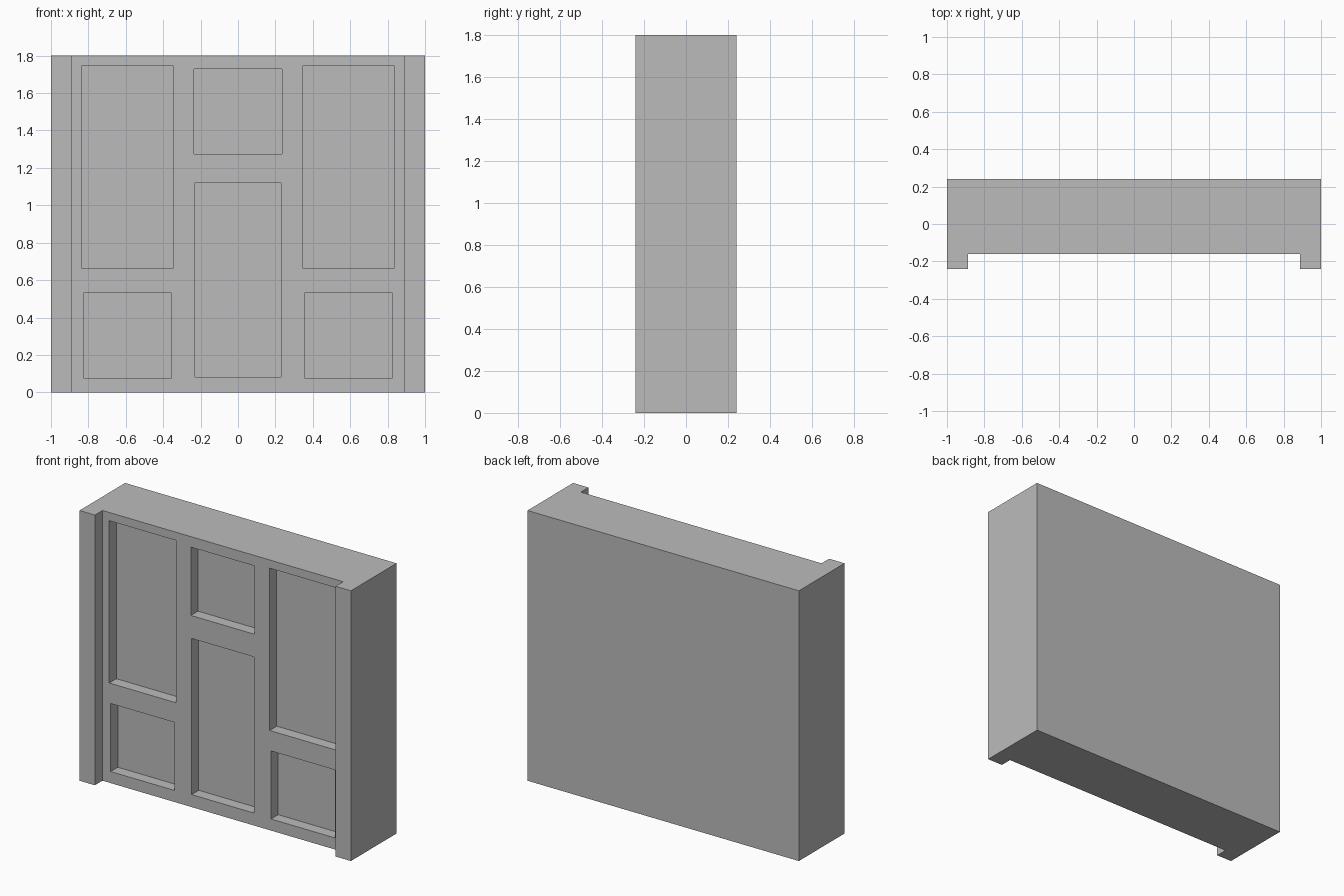
import bpy
import bmesh
from mathutils import Matrix

if "Cube" in bpy.data.objects:
    bpy.data.objects.remove(bpy.data.objects["Cube"], do_unlink=True)

HEIGHT, BACK, FRONT, WALL = 1.8, 0.24, -0.24, -0.16
POST = 0.887      # inner edge of the side posts
RECESS = 0.075    # depth of the sunken panels

grey = bpy.data.materials.new("plain_grey")
grey.diffuse_color = (0.5, 0.5, 0.5, 1)
grey.use_nodes = True
grey.node_tree.nodes["Principled BSDF"].inputs["Base Color"].default_value = (0.5, 0.5, 0.5, 1)


def make_object(name, bm):
    bmesh.ops.recalc_face_normals(bm, faces=bm.faces)
    mesh = bpy.data.meshes.new(name)
    bm.to_mesh(mesh)
    bm.free()
    mesh.materials.append(grey)
    obj = bpy.data.objects.new(name, mesh)
    bpy.context.collection.objects.link(obj)
    return obj


# Wall with a projecting post at each side: plan outline extruded upwards
half = [(1, BACK), (1, FRONT), (POST, FRONT), (POST, WALL)]
outline = half + [(-x, y) for x, y in reversed(half)]
bm = bmesh.new()
base = bm.faces.new([bm.verts.new((x, y, 0)) for x, y in outline])
top = bmesh.ops.extrude_face_region(bm, geom=[base])["geom"]
bmesh.ops.translate(bm, vec=(0, 0, HEIGHT),
                    verts=[v for v in top if isinstance(v, bmesh.types.BMVert)])
wall = make_object("panelled_wall", bm)

# Sunken panels: centre x, half width, bottom, top
panels = [(0, 0.235, 1.275, 1.73), (0, 0.23, 0.083, 1.123)]
for side in (-1, 1):
    panels += [(side * 0.591, 0.246, 0.664, 1.745),
               (side * 0.591, 0.235, 0.077, 0.53)]

bm = bmesh.new()
for x, half_width, low, high in panels:
    place = Matrix.Translation((x, WALL, (low + high) / 2))
    size = Matrix.Diagonal((2 * half_width, 2 * RECESS, high - low, 1))
    bmesh.ops.create_cube(bm, size=1, matrix=place @ size)
cutter = make_object("panel_cutter", bm)
cutter.hide_render = True

# Cut the panels into the wall, then drop the cutter
cut = wall.modifiers.new("panels", "BOOLEAN")
cut.operation = "DIFFERENCE"
cut.solver = "EXACT"
cut.object = cutter
bpy.context.view_layer.objects.active = wall
bpy.ops.object.modifier_apply(modifier=cut.name)
bpy.data.objects.remove(cutter, do_unlink=True)
